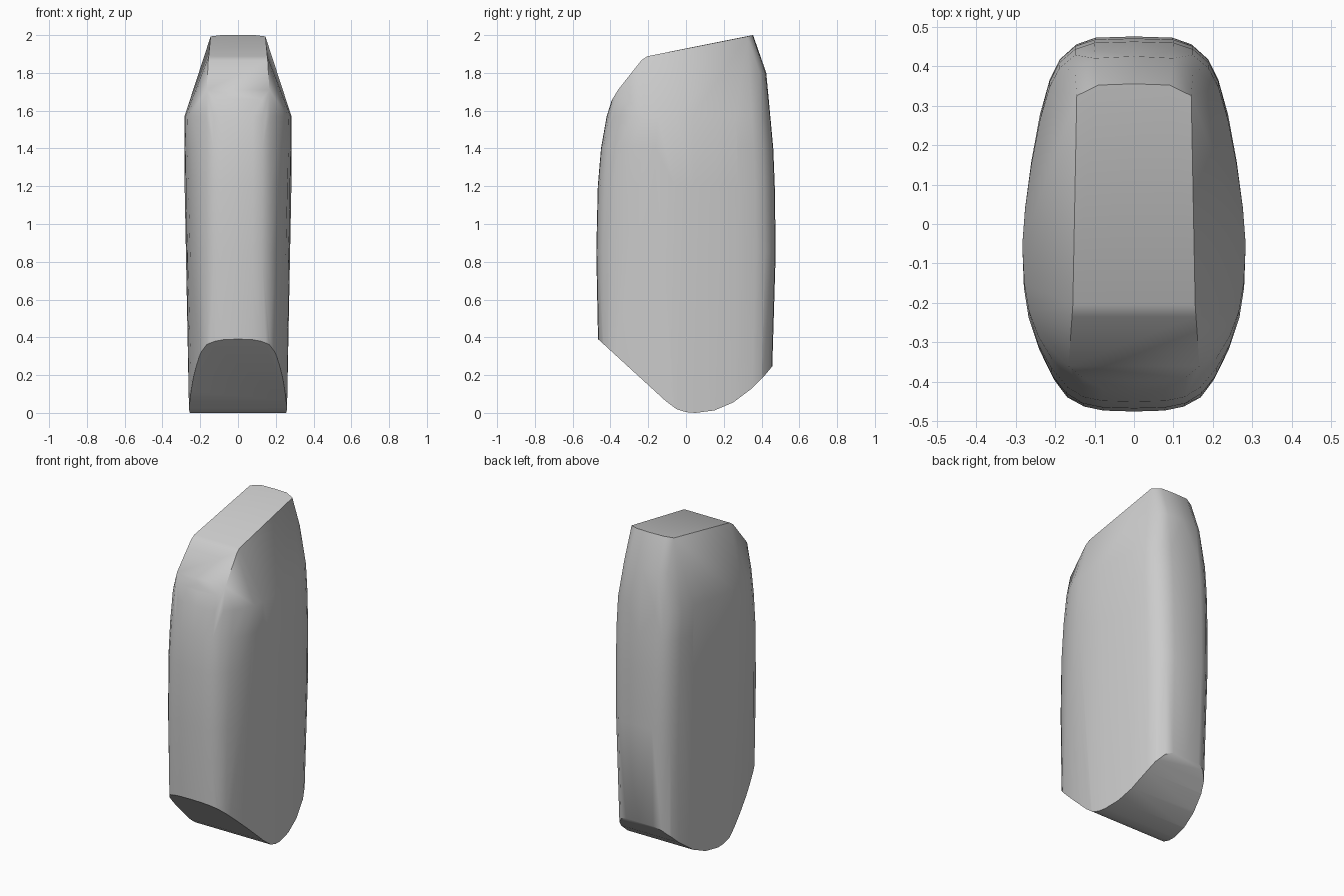
import bpy
import bmesh
import math
from mathutils import Vector

cube = bpy.data.objects.get("Cube")
if cube:
    bpy.data.objects.remove(cube, do_unlink=True)

HALF_WIDTH, HALF_DEPTH = 0.285, 0.475

# Half outline of the body seen from above, back to front
back_half = [(0, .475), (.1, .472), (.15, .455), (.19, .42), (.215, .37),
             (.24, .28), (.262, .16), (.278, .04)]
round_front = [(.285, -.06), (.28, -.17), (.268, -.25), (.245, -.32), (.21, -.385),
               (.17, -.435), (.13, -.462), (.08, -.473), (0, -.475)]
square_front = [(.283, -.06), (.268, -.17), (.25, -.26), (.228, -.34), (.205, -.41),
                (.18, -.445), (.13, -.463), (.08, -.472), (0, -.475)]

# Height, half width, front depth, back depth, squareness of the front
sections = [(-.05, .26, .455, .445, 1), (.4, .265, .466, .463, .85),
            (.85, .277, .475, .475, .4), (1.2, .283, .467, .47, .2),
            (1.4, .284, .45, .462, 0), (1.57, .283, .42, .447, 0)]

# Rim of the bevelled top, on the positive x side
top_rim = [(0, .355, 2), (.09, .352, 2), (.145, .325, 1.993),
           (.155, -.205, 1.888), (.157, -.235, 1.868),
           (.166, -.36, 1.71), (.13, -.39, 1.66), (0, -.395, 1.65),
           (0, .425, 1.8), (.1, .42, 1.8), (.15, .39, 1.8)]

# Side profile of the underside, front to back (y, z)
underside = [(-.465, .39), (-.11, .065), (-.05, .02), (0, .004), (.05, 0),
             (.15, .013), (.25, .055), (.35, .13), (.41, .19), (.46, .25)]


def section_points(z, width, front, back, square):
    """Points of one half section, blended between round and square front."""
    blended = [Vector(a).lerp(Vector(b), square)
               for a, b in zip(round_front, square_front)]
    for x, y in back_half + blended:
        depth = back if y > 0 else front
        yield (x * width / HALF_WIDTH, y * depth / HALF_DEPTH, z)


def add_mirrored(bm, points):
    for x, y, z in points:
        bm.verts.new((x, y, z))
        if x > 0:
            bm.verts.new((-x, y, z))


def cut_below(bm, start, end):
    """Slice away everything under the line from start to end."""
    dy, dz = end[0] - start[0], end[1] - start[1]
    cut = bmesh.ops.bisect_plane(
        bm, geom=bm.verts[:] + bm.edges[:] + bm.faces[:], dist=1e-5,
        plane_co=(0, *start), plane_no=(0, dz, -dy), clear_outer=True)
    rim = [e for e in cut["geom_cut"]
           if isinstance(e, bmesh.types.BMEdge) and e.is_boundary]
    if rim:
        bmesh.ops.holes_fill(bm, edges=rim, sides=0)


# Body shell wrapped around the sections and the top rim
bm = bmesh.new()
for section in sections:
    add_mirrored(bm, section_points(*section))
add_mirrored(bm, top_rim)
hull = bmesh.ops.convex_hull(bm, input=bm.verts[:])
inner = [v for v in bm.verts if not v.link_faces]
bmesh.ops.delete(bm, geom=inner, context="VERTS")

# Curved underside
for start, end in zip(underside, underside[1:]):
    cut_below(bm, start, end)
bmesh.ops.remove_doubles(bm, verts=bm.verts[:], dist=1e-4)
bmesh.ops.dissolve_limit(bm, angle_limit=math.radians(1),
                         verts=bm.verts[:], edges=bm.edges[:])
bmesh.ops.recalc_face_normals(bm, faces=bm.faces[:])

mesh = bpy.data.meshes.new("body")
bm.to_mesh(mesh)
bm.free()
body = bpy.data.objects.new("body", mesh)
bpy.context.collection.objects.link(body)

# Plain grey finish
grey = bpy.data.materials.new("plain grey")
grey.use_nodes = True
colour = (0.6, 0.6, 0.6, 1)
grey.diffuse_color = colour
grey.node_tree.nodes["Principled BSDF"].inputs["Base Color"].default_value = colour
mesh.materials.append(grey)

# Smooth sides with crisp rims
bpy.ops.object.select_all(action="DESELECT")
body.select_set(True)
bpy.context.view_layer.objects.active = body
bpy.ops.object.shade_smooth_by_angle(angle=math.radians(40))
